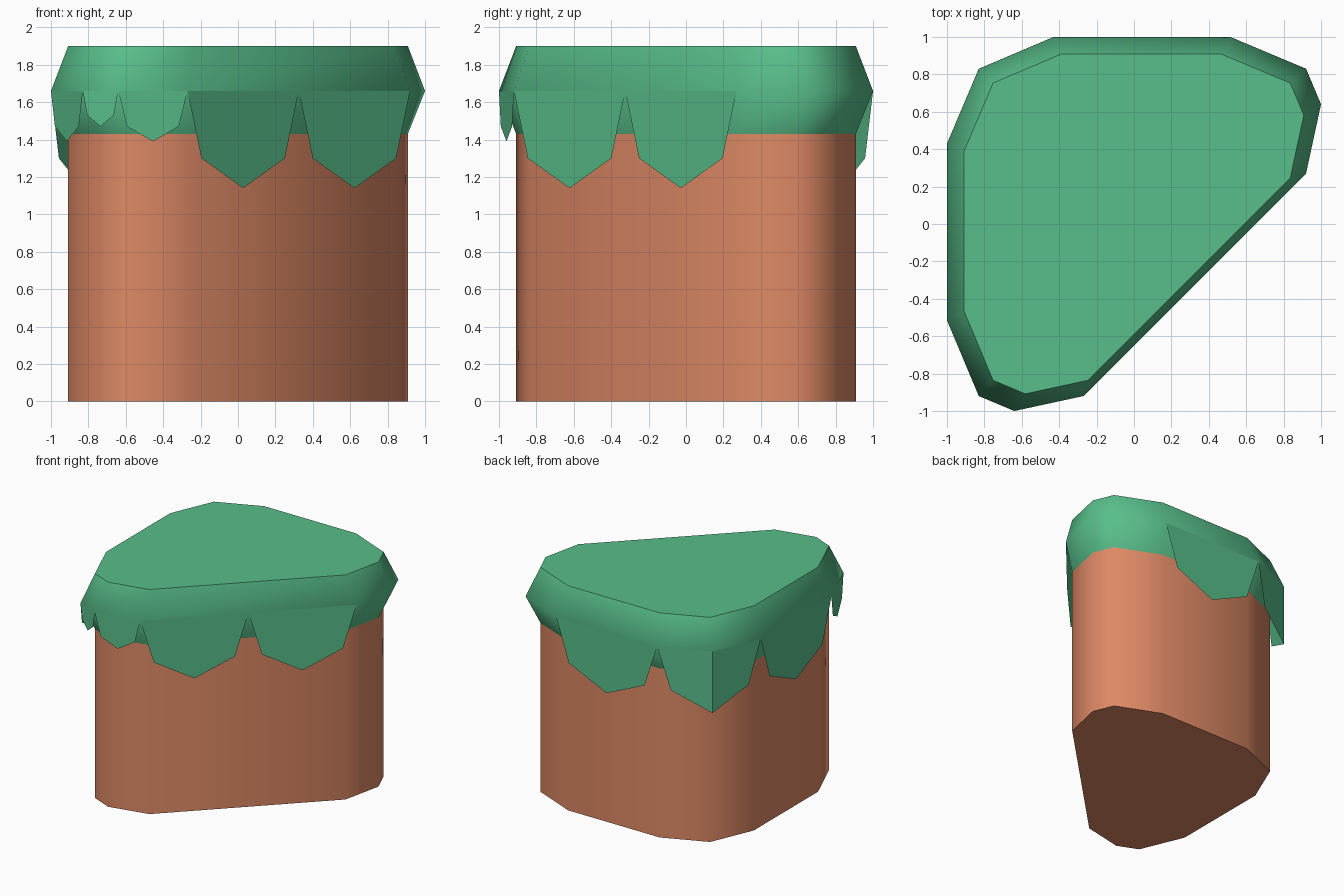
import bpy, math
from mathutils import Vector

if "Cube" in bpy.data.objects:
    bpy.data.objects.remove(bpy.data.objects["Cube"])


def material(name, rgb):
    m = bpy.data.materials.new(name)
    lin = [((c / 255 + 0.055) / 1.055) ** 2.4 for c in rgb]
    m.diffuse_color = (*lin, 1)
    m.use_nodes = True
    m.node_tree.nodes["Principled BSDF"].inputs["Base Color"].default_value = m.diffuse_color
    return m


GRASS = material("grass green", (88, 190, 138))
DIRT = material("dirt brown", (222, 137, 101))

# Half of the rim outline; the rest mirrors across the line y = -x
HALF = [(-0.83, 0.83), (-0.43, 1.0), (0.515, 1.0), (0.92, 0.83), (1.0, 0.64), (0.92, 0.27)]
RIM = HALF + [(-y, -x) for x, y in reversed(HALF[1:])]
N = len(RIM)
INSET = 0.908
RIM_Z = 1.66


def add_object(name, verts, faces, mat):
    me = bpy.data.meshes.new(name)
    me.from_pydata(verts, [], faces)
    me.materials.append(mat)
    ob = bpy.data.objects.new(name, me)
    bpy.context.collection.objects.link(ob)
    return ob


def loft(name, rings, mat, bottom):
    """Stack scaled copies of the rim outline: rings are (scale, z)."""
    verts = [(x * s, y * s, z) for s, z in rings for x, y in RIM]
    faces = []
    for r in range(len(rings) - 1):
        for i in range(N):
            j = (i + 1) % N
            a, b = r * N, (r + 1) * N
            # outline runs clockwise, so wind the sides to face outward
            faces.append((a + j, a + i, b + i, b + j))
    last = (len(rings) - 1) * N
    faces.append([last + i for i in reversed(range(N))])
    if bottom:
        faces.append(list(range(N)))
    ob = add_object(name, verts, faces, mat)
    bpy.ops.object.select_all(action='DESELECT')
    ob.select_set(True)
    bpy.context.view_layer.objects.active = ob
    bpy.ops.object.shade_smooth_by_angle(angle=math.radians(50))
    return ob


# Dirt body and bevelled grass cap
loft("dirt_body", [(INSET, 0), (INSET, 1.43)], DIRT, True)
loft("grass_cap", [(INSET, 1.43), (1, RIM_Z), (INSET, 1.9)], GRASS, False)


def drip(name, a, b, shoulder, tip, corner=None):
    """Pointed sheet hanging from the rim between a and b, optionally folded at a corner."""
    a, b = Vector(a), Vector(b)
    mid = Vector(corner) if corner else (a + b) / 2
    k = 0.25
    sa, sb = a.lerp(mid, k), b.lerp(mid, k)
    verts = [(*a, RIM_Z), (*mid, RIM_Z), (*b, RIM_Z),
             (*sb, shoulder), (*mid, tip), (*sa, shoulder)]
    # flat faces, facing outward for clockwise runs
    faces = [(1, 0, 5, 4), (2, 1, 4, 3)] if corner else [(2, 1, 0, 5, 4, 3)]
    add_object(name, verts, faces, GRASS)


BIG, MEDIUM, SMALL = (1.30, 1.14), (1.47, 1.39), (1.53, 1.47)

# Large drips: back, left, folded back-left corner, and two on the diagonal
drip("back_drip", RIM[1], RIM[2], *BIG)
drip("left_drip", RIM[N - 2], RIM[N - 1], *BIG)
drip("corner_drip", RIM[N - 1], RIM[1], *BIG, corner=RIM[0])
middle = (Vector(RIM[5]) + Vector(RIM[6])) / 2
drip("diagonal_drip_right", RIM[5], middle, *BIG)
drip("diagonal_drip_left", middle, RIM[6], *BIG)

# Smaller drips around the front-left corner
drip("front_drip", RIM[6], RIM[7], *MEDIUM)
drip("front_corner_drip", RIM[7], RIM[8], *SMALL)
drip("front_left_drip", RIM[8], RIM[9], *MEDIUM)
